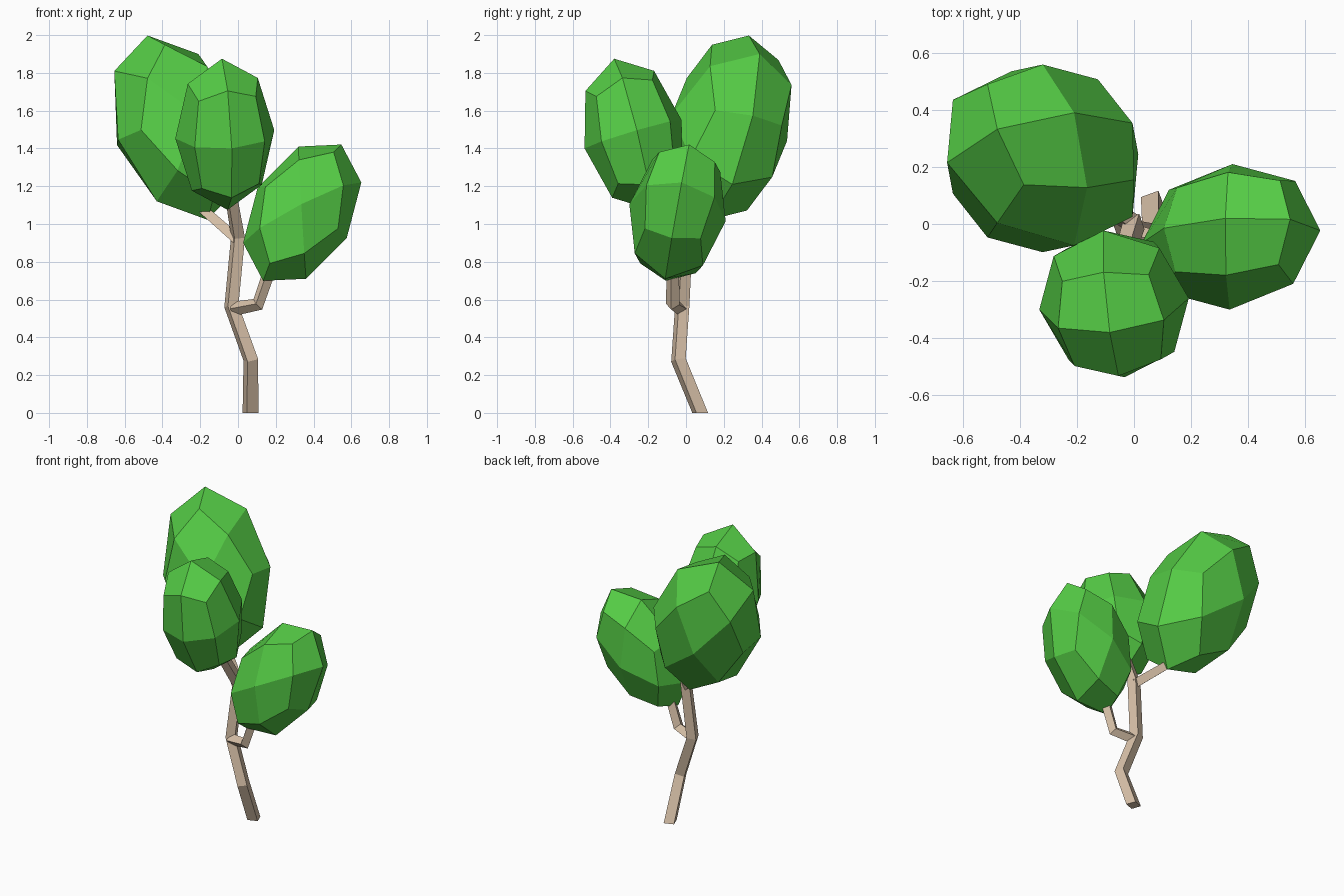
import bpy, bmesh, math
from mathutils import Vector, Matrix

if "Cube" in bpy.data.objects:
    bpy.data.objects.remove(bpy.data.objects["Cube"])


def material(name, color):
    m = bpy.data.materials.new(name)
    m.diffuse_color = (*color, 1)
    m.use_nodes = True
    m.node_tree.nodes["Principled BSDF"].inputs["Base Color"].default_value = m.diffuse_color
    return m


LEAF = material("leaf_green", (0.09, 0.60, 0.06))
BARK = material("bark", (0.68, 0.53, 0.39))


def finish(bm, name, mat):
    bmesh.ops.recalc_face_normals(bm, faces=bm.faces[:])
    me = bpy.data.meshes.new(name)
    bm.to_mesh(me)
    bm.free()
    me.materials.append(mat)
    ob = bpy.data.objects.new(name, me)
    bpy.context.collection.objects.link(ob)
    return ob


def foliage(name, center, a, b, c):
    """24-face quad sphere stretched along three half-axes."""
    bm = bmesh.new()
    bmesh.ops.create_cube(bm, size=2)
    bmesh.ops.subdivide_edges(bm, edges=bm.edges[:], cuts=1, use_grid_fill=True)
    stretch = Matrix((a, b, c)).transposed()
    for v in bm.verts:
        v.co = Vector(center) + stretch @ v.co.normalized()
    finish(bm, name, LEAF)


def limb(name, path, spin):
    """Four-sided tube with mitred joints; path items are (x, y, z, radius)."""
    pts = [Vector(p[:3]) for p in path]
    bm = bmesh.new()
    rings = []
    ref = None
    for i, p in enumerate(pts):
        d_in = (p - pts[i - 1]).normalized() if i else None
        d_out = (pts[i + 1] - p).normalized() if i < len(pts) - 1 else None
        t = ((d_in or d_out) + (d_out or d_in)).normalized()
        if p.z == 0:
            t = Vector((0, 0, 1))
        if ref is None:
            ref = Vector((math.cos(spin), math.sin(spin), 0))
        ref = (ref - t * ref.dot(t)).normalized()
        side = t.cross(ref)
        r = path[i][3]
        rings.append([bm.verts.new(p + r * o) for o in (ref, side, -ref, -side)])
    for lo, hi in zip(rings, rings[1:]):
        for k in range(4):
            n = (k + 1) % 4
            bm.faces.new((lo[k], lo[n], hi[n], hi[k]))
    bm.faces.new(rings[0])
    bm.faces.new(rings[-1])
    finish(bm, name, BARK)


# Crooked trunk, continuing up into the front crown
limb("trunk", [(0.066, 0.075, 0, 0.046), (0.068, -0.04, 0.28, 0.043),
               (-0.035, -0.02, 0.565, 0.042), (0.0, 0.0, 0.93, 0.041),
               (-0.04, -0.13, 1.17, 0.036)], math.radians(65))

# Side branches
limb("right_branch", [(-0.03, -0.03, 0.55, 0.038), (0.105, -0.07, 0.575, 0.037),
                      (0.18, -0.07, 0.79, 0.034)], math.radians(60))
limb("left_branch", [(0.0, 0.0, 0.915, 0.038), (-0.2, 0.13, 1.09, 0.034)],
     math.radians(20))

# Leaf crowns
foliage("left_crown", (-0.32, 0.23, 1.51),
        (0.11, 0.16, 0.39), (-0.335, -0.015, 0.30), (0.11, -0.305, 0.07))
foliage("front_crown", (-0.07, -0.28, 1.475),
        (-0.015, -0.10, 0.40), (-0.037, 0.257, 0.075), (0.262, 0.02, 0.022))
foliage("right_crown", (0.34, -0.045, 1.06),
        (-0.02, 0.065, 0.35), (0.313, 0.022, 0.16), (-0.005, -0.255, 0.045))
